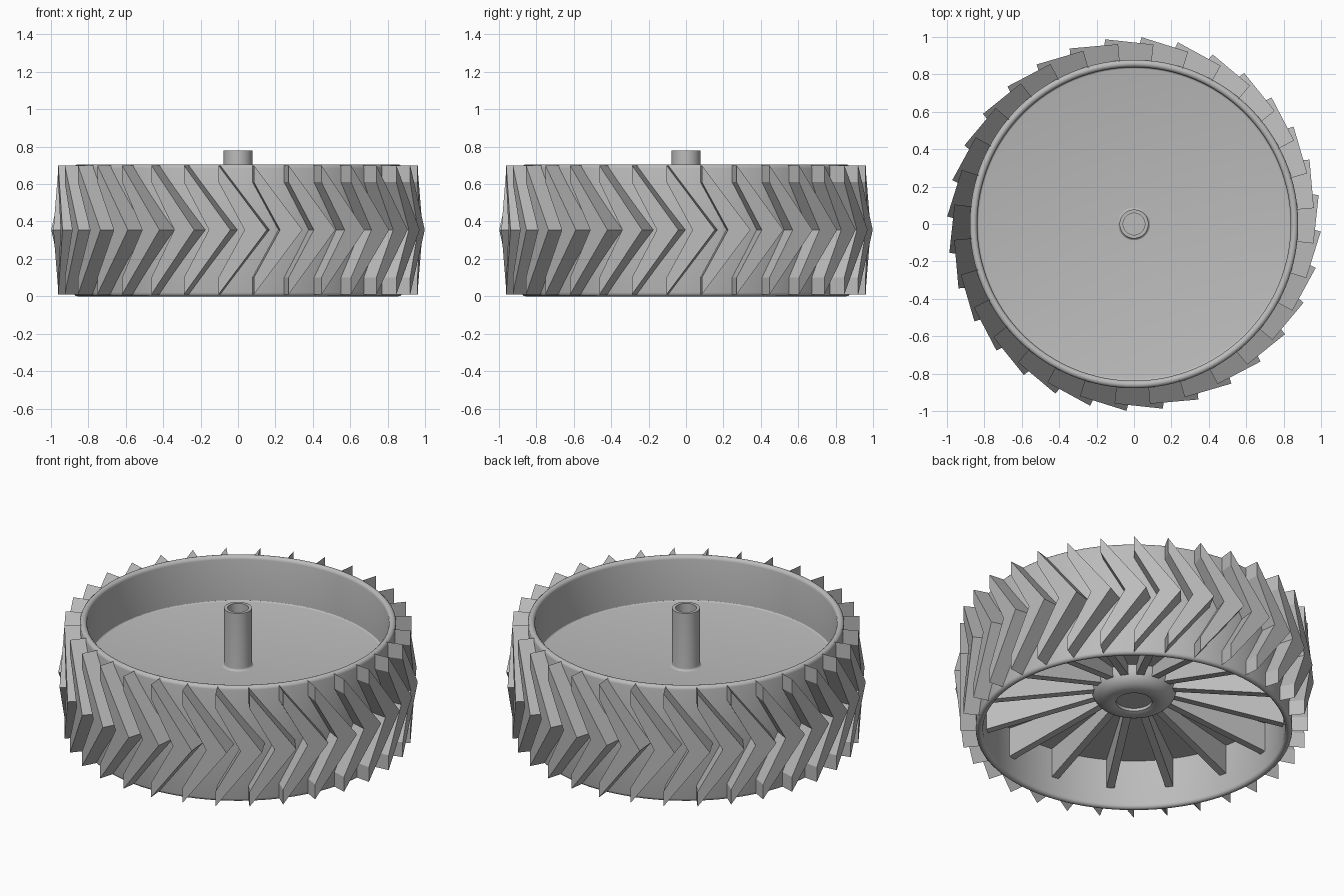
import bpy, bmesh, math
from mathutils import Matrix, Vector

cube = bpy.data.objects.get("Cube")
if cube:
    bpy.data.objects.remove(cube, do_unlink=True)

grey = bpy.data.materials.new("plain grey")
grey.use_nodes = True
COLOR = (0.5, 0.5, 0.5, 1)
grey.diffuse_color = COLOR
grey.node_tree.nodes["Principled BSDF"].inputs["Base Color"].default_value = COLOR


def finish(bm, name, smooth=False):
    bmesh.ops.remove_doubles(bm, verts=bm.verts, dist=1e-5)
    bmesh.ops.recalc_face_normals(bm, faces=bm.faces)
    mesh = bpy.data.meshes.new(name)
    bm.to_mesh(mesh)
    bm.free()
    mesh.materials.append(grey)
    obj = bpy.data.objects.new(name, mesh)
    bpy.context.collection.objects.link(obj)
    if smooth:
        bpy.ops.object.select_all(action='DESELECT')
        obj.select_set(True)
        bpy.context.view_layer.objects.active = obj
        bpy.ops.object.shade_smooth_by_angle(angle=math.radians(35))


def lathe(name, profile, steps, closed=False):
    """Turn a radius/height profile around the z axis."""
    bm = bmesh.new()
    pts = [bm.verts.new((r, 0, z)) for r, z in profile]
    edges = [bm.edges.new(p) for p in zip(pts, pts[1:])]
    if closed:
        edges.append(bm.edges.new((pts[-1], pts[0])))
    bmesh.ops.spin(bm, geom=pts + edges, cent=(0, 0, 0), axis=(0, 0, 1),
                   angle=math.tau, steps=steps, use_merge=True)
    finish(bm, name, True)


def arc(cr, cz, rad, start, end, n=6):
    angles = [math.radians(start + (end - start) * i / n) for i in range(n + 1)]
    return [(cr + rad * math.cos(a), cz + rad * math.sin(a)) for a in angles]


def prism(bm, loop_a, loop_b, place):
    """Join two matching loops of points into a solid."""
    a, b = [[bm.verts.new(place @ Vector(p)) for p in loop] for loop in (loop_a, loop_b)]
    bm.faces.new(a)
    bm.faces.new(b[::-1])
    for i in range(len(a)):
        j = (i + 1) % len(a)
        bm.faces.new((a[j], a[i], b[i], b[j]))


# Rim with rounded lips
TOP, OUT, INN = 0.705, 0.878, 0.838
mid, lip = (OUT + INN) / 2, (OUT - INN) / 2
lathe("rim", arc(mid, TOP - lip, lip, 0, 180) + arc(mid, lip, lip, 180, 360), 128, True)

# Wheel floor with a small fillet against the rim
lathe("floor_disc", [(0, 0.43)] + arc(0.829, 0.44, 0.01, -90, 0, 3)
      + [(0.85, 0.44), (0.85, 0.30), (0, 0.30)], 128)

# Hollow axle with a small fillet at its foot
lathe("axle", [(0, 0.50), (0.058, 0.50), (0.058, 0.78), (0.077, 0.78)]
      + arc(0.092, 0.444, 0.015, 180, 270), 48)

# Rounded hub with a shallow recess, under the floor
lathe("hub", [(0.235, 0.32)] + arc(0.14, 0.28, 0.095, 0, -115, 12)
      + [(0.098, 0.21), (0, 0.21)], 64)

# Spokes under the floor
bm = bmesh.new()
SPOKES, HALF_WIDTH = 16, 0.022
side = [(0.18, 0.31), (0.845, 0.31), (0.845, 0.12), (0.18, 0.25)]
for i in range(SPOKES):
    turn = Matrix.Rotation(math.tau * (i + 0.62) / SPOKES, 4, 'Z')
    prism(bm, [(x, -HALF_WIDTH, z) for x, z in side],
          [(x, HALF_WIDTH, z) for x, z in side], turn)
finish(bm, "spokes")

# Chevron treads: sharp at the ends, broad at the middle, seated on the rim
bm = bmesh.new()
TREADS, FACE, SEAT = 32, 0.965, 0.86
chevron = [(0, 0.70), (0.26, 0.355), (0, 0.01), (0, 0.10), (0.14, 0.355), (0, 0.61)]
for i in range(TREADS):
    turn = Matrix.Rotation(math.tau * i / TREADS - 0.108, 4, 'Z')
    prism(bm, [(x, -FACE, z) for x, z in chevron],
          [(x, -math.sqrt(SEAT ** 2 - x ** 2), z) for x, z in chevron], turn)
finish(bm, "treads")
